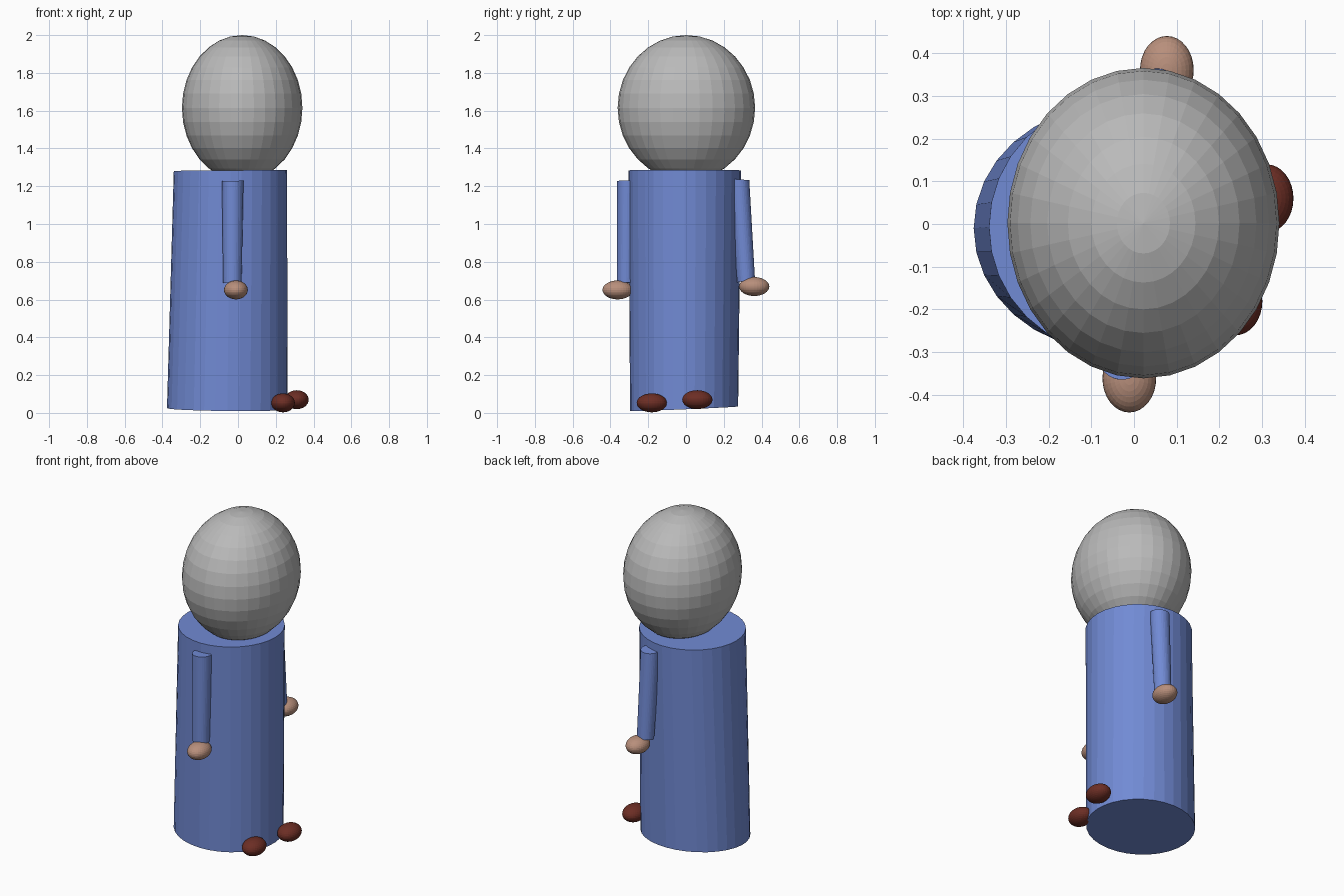
import bpy, bmesh, math

if "Cube" in bpy.data.objects:
    bpy.data.objects.remove(bpy.data.objects["Cube"])

SIDES = 32


def material(name, rgb):
    m = bpy.data.materials.new(name)
    m.diffuse_color = (*rgb, 1)
    m.use_nodes = True
    m.node_tree.nodes["Principled BSDF"].inputs["Base Color"].default_value = m.diffuse_color
    return m


GREY = material("grey", (0.49, 0.49, 0.49))
BLUE = material("blue", (0.165, 0.255, 0.66))
SKIN = material("skin", (0.48, 0.275, 0.20))
BROWN = material("dark_brown", (0.15, 0.027, 0.018))


def finish(name, bm, mat):
    bmesh.ops.recalc_face_normals(bm, faces=bm.faces)
    mesh = bpy.data.meshes.new(name)
    bm.to_mesh(mesh)
    bm.free()
    mesh.materials.append(mat)
    ob = bpy.data.objects.new(name, mesh)
    bpy.context.collection.objects.link(ob)
    return ob


def ellipsoid(name, center, radii, mat):
    bm = bmesh.new()
    bmesh.ops.create_uvsphere(bm, u_segments=SIDES, v_segments=16, radius=1)
    for v in bm.verts:
        v.co = [c + r * p for c, r, p in zip(center, radii, v.co)]
    return finish(name, bm, mat)


def tube(name, ends, mat):
    """Capped tube; each end is (centre, x radius, y radius, z slope in x, z slope in y)."""
    bm = bmesh.new()
    rings = []
    for (cx, cy, cz), rx, ry, sx, sy in ends:
        ring = []
        for i in range(SIDES):
            a = 2 * math.pi * i / SIDES
            dx, dy = rx * math.cos(a), ry * math.sin(a)
            ring.append(bm.verts.new((cx + dx, cy + dy, cz + sx * dx + sy * dy)))
        rings.append(ring)
    low, high = rings
    for i in range(SIDES):
        j = (i + 1) % SIDES
        bm.faces.new((low[i], low[j], high[j], high[i]))
    bm.faces.new(low[::-1])
    bm.faces.new(high)
    return finish(name, bm, mat)


# Head and slightly leaning robe
ellipsoid("head", (0.022, 0.002, 1.615), (0.319, 0.364, 0.385), GREY)
tube("body", [((-0.057, -0.01, 0.022), 0.319, 0.286, -0.01, 0.042),
              ((-0.04, -0.007, 1.284), 0.30, 0.298, 0.008, 0.0)], BLUE)

# Sleeves, partly sunk into the robe
tube("front_sleeve", [((-0.03, -0.318, 0.69), 0.049, 0.047, 0.03, 0.0),
                      ((-0.028, -0.31, 1.228), 0.057, 0.055, 0.03, 0.0)], BLUE)
tube("back_sleeve", [((0.055, 0.318, 0.70), 0.049, 0.047, 0.0, 0.2),
                     ((0.047, 0.281, 1.236), 0.055, 0.054, 0.0, -0.07)], BLUE)

# Hands and feet share one shape
for name, center, mat in (
    ("front_hand", (-0.011, -0.362, 0.651), SKIN),
    ("back_hand", (0.077, 0.361, 0.669), SKIN),
    ("front_foot", (0.238, -0.181, 0.053), BROWN),
    ("back_foot", (0.311, 0.06, 0.07), BROWN),
):
    ellipsoid(name, center, (0.063, 0.08, 0.05), mat)
